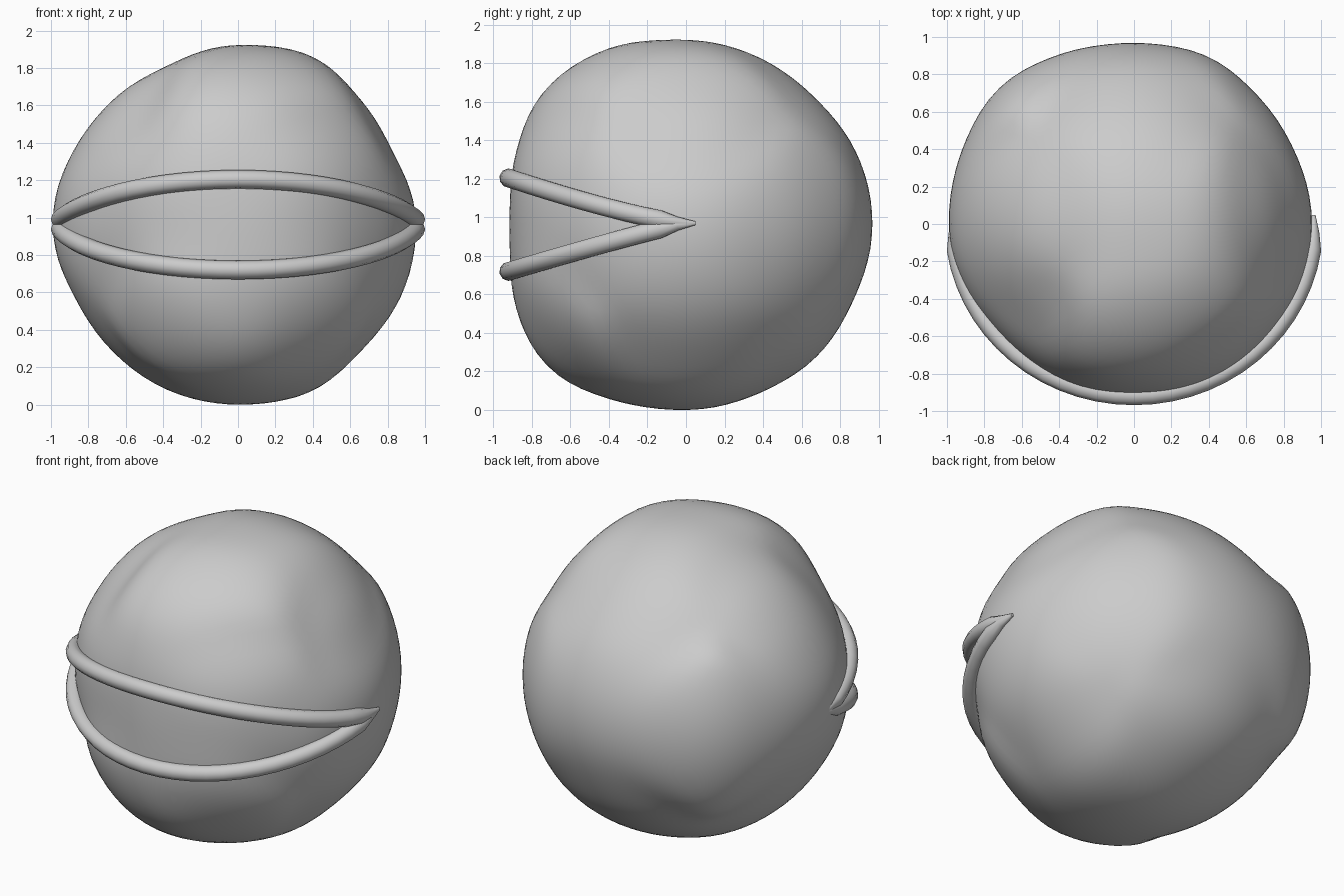
import bpy, bmesh, math
from mathutils import Vector

if "Cube" in bpy.data.objects:
    bpy.data.objects.remove(bpy.data.objects["Cube"])

CENTRE = Vector((0, 0, 0.965))

grey = bpy.data.materials.new("plain grey")
grey.diffuse_color = (0.6, 0.6, 0.6, 1)
grey.use_nodes = True
grey.node_tree.nodes["Principled BSDF"].inputs["Base Color"].default_value = grey.diffuse_color

# Radii of the lumpy ball every 22.5 degrees round its three main outlines
FRONT = [.955, .905, .93, .985, .955, .92, .945, .965, 1.0, .95, .955, .965, .965, .985, .94, .955]
SIDE = [.975, .96, .935, .945, .955, 1.0, 1.01, .955, .91, .97, 1.05, .99, .965, .955, .97, .95]
TOP = [.955, .94, .95, .985, .96, .99, 1.03, 1.0, .99, .96, .92, .91, .91, .92, .925, .95]

samples = []
for i in range(16):
    c, s = math.cos(i * math.pi / 8), math.sin(i * math.pi / 8)
    samples += [(Vector((c, 0, s)), FRONT[i]),
                (Vector((0, c, s)), SIDE[i]),
                (Vector((c, s, 0)), TOP[i])]

# Lumps and dents between the outlines: direction and radius
LUMPS = [(-.58, -.50, .64, .89),    # dent above the mouth, left
         (-.78, -.28, .57, .94),
         (-.20, -.70, .67, 1.03),   # brow
         (.35, -.35, .87, 1.01),
         (.35, -.88, .33, .965), (-.35, -.88, .33, .965),  # above lips
         (.62, -.70, .33, .96), (-.64, -.70, .28, .95),
         (.40, -.83, -.40, .965), (-.40, -.83, -.40, .975),  # below lips
         (-.26, -.74, -.61, 1.03), (.35, -.68, -.64, .99)]   # chin
samples += [(Vector(l[:3]).normalized(), l[3]) for l in LUMPS]


def ball_radius(d):
    total = weight = 0
    for direction, r in samples:
        w = math.exp(28 * (d.dot(direction) - 1))
        total += w * r
        weight += w
    return total / weight


# Lumpy ball
bm = bmesh.new()
bmesh.ops.create_icosphere(bm, subdivisions=5, radius=1)
for v in bm.verts:
    d = v.co.normalized()
    v.co = CENTRE + d * ball_radius(d)
low = min(v.co.z for v in bm.verts)
for v in bm.verts:      # settle the underside on the ground
    if v.co.z < 0.5:
        v.co.z -= low * (0.5 - v.co.z) / (0.5 - low)
for f in bm.faces:
    f.smooth = True
mesh = bpy.data.meshes.new("ball_body")
bm.to_mesh(mesh)
bm.free()
mesh.materials.append(grey)
bpy.context.collection.objects.link(bpy.data.objects.new("ball_body", mesh))


# Lips: tapered tubes wrapped round the front, meeting at the corners
def lip(name, rise, power):
    curve = bpy.data.curves.new(name, 'CURVE')
    curve.dimensions = '3D'
    curve.bevel_depth = 0.05
    curve.bevel_resolution = 3
    curve.use_fill_caps = True
    spline = curve.splines.new('POLY')
    n = 32
    spline.points.add(n)
    for i, p in enumerate(spline.points):
        a = math.radians(-3 + 186 * i / n)
        s = max(0, math.sin(a))
        z = 0.97 + rise * s ** power
        p.co = (0.962 * math.cos(a), -0.92 * math.sin(a), z, 1)
        p.radius = min(1, 0.2 + 0.4 * min(i, n - i))
    curve.materials.append(grey)
    obj = bpy.data.objects.new(name, curve)
    bpy.context.collection.objects.link(obj)
    bpy.ops.object.select_all(action='DESELECT')
    obj.select_set(True)
    bpy.context.view_layer.objects.active = obj
    bpy.ops.object.convert(target='MESH')
    bpy.ops.object.shade_smooth_by_angle(angle=math.radians(50))


lip("upper_lip", 0.235, 1.3)
lip("lower_lip", -0.25, 1.1)
